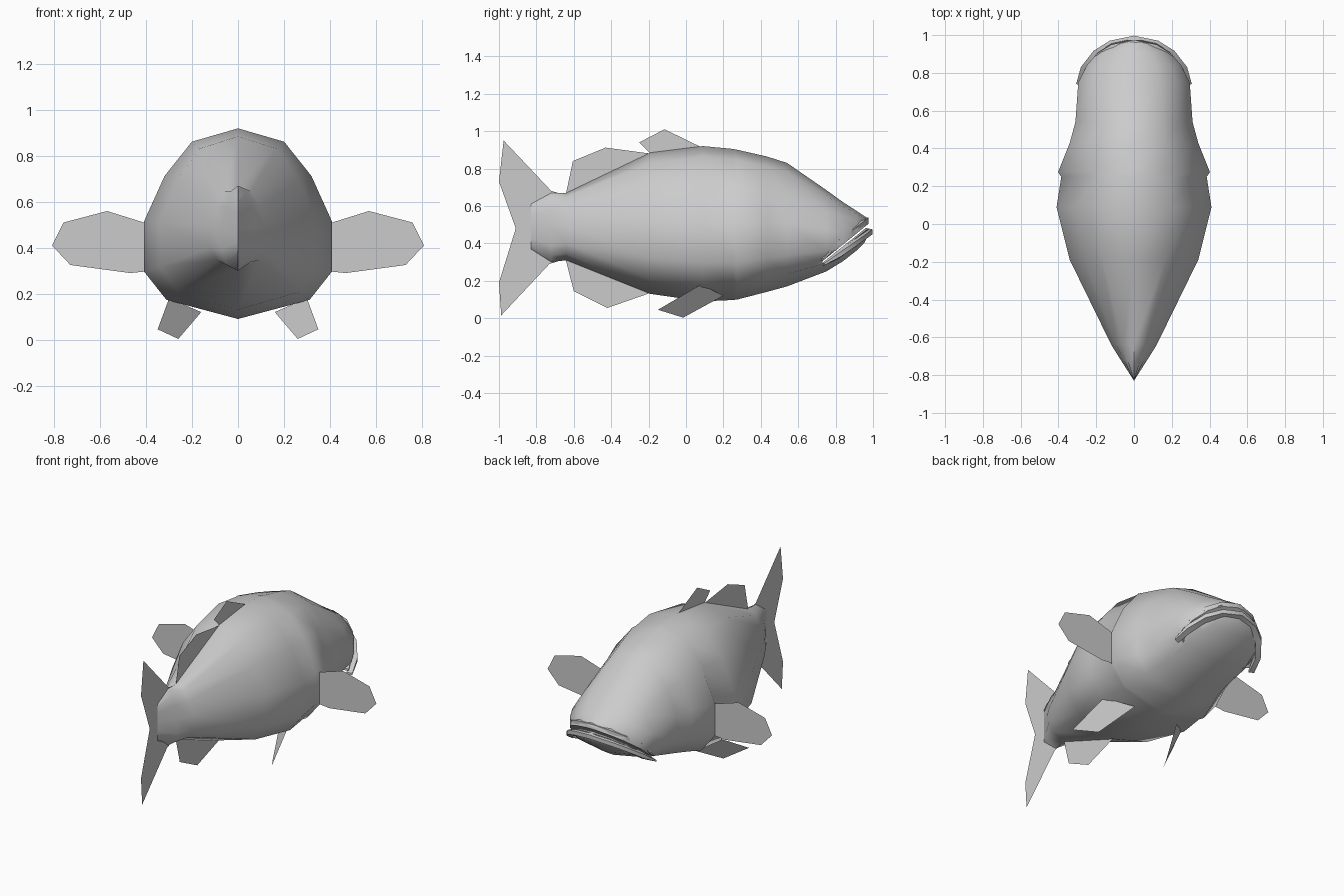
import bpy, bmesh, math
from mathutils import Vector

if "Cube" in bpy.data.objects:
    bpy.data.objects.remove(bpy.data.objects["Cube"], do_unlink=True)

grey = bpy.data.materials.new("plain grey")
grey.use_nodes = True
grey.diffuse_color = (0.6, 0.6, 0.6, 1)
grey.node_tree.nodes["Principled BSDF"].inputs["Base Color"].default_value = (0.6, 0.6, 0.6, 1)


def add_mesh(name, verts, faces, angle=None):
    mesh = bpy.data.meshes.new(name)
    mesh.from_pydata(verts, [], faces)
    mesh.materials.append(grey)
    obj = bpy.data.objects.new(name, mesh)
    bpy.context.collection.objects.link(obj)
    bm = bmesh.new()
    bm.from_mesh(mesh)
    bmesh.ops.remove_doubles(bm, verts=bm.verts, dist=0.0005)
    bmesh.ops.recalc_face_normals(bm, faces=bm.faces)
    bm.to_mesh(mesh)
    bm.free()
    if angle:
        smooth(obj, angle)
    return obj


def smooth(obj, angle):
    bpy.ops.object.select_all(action="DESELECT")
    obj.select_set(True)
    bpy.context.view_layer.objects.active = obj
    bpy.ops.object.shade_smooth_by_angle(angle=math.radians(angle))


def loft(name, rings, angle):
    n = len(rings[0])
    verts = [p for ring in rings for p in ring]
    faces = [(r * n + i, r * n + (i + 1) % n, (r + 1) * n + (i + 1) % n, (r + 1) * n + i)
             for r in range(len(rings) - 1) for i in range(n)]
    faces += [tuple(range(n)), tuple(range((len(rings) - 1) * n, len(rings) * n))]
    return add_mesh(name, verts, faces, angle)


# Body: one angular half section, scaled along the length (y, half width, top, bottom)
SECTION = [(0, 1), (0.49, 0.93), (0.78, 0.75), (1, 0.51), (1, 0.25), (0.76, 0.10), (0, 0)]
STATIONS = [(-0.72, 0.07, 0.67, 0.30), (-0.64, 0.12, 0.67, 0.31), (-0.19, 0.34, 0.885, 0.13),
            (0.09, 0.41, 0.92, 0.09), (0.25, 0.385, 0.905, 0.097), (0.275, 0.402, 0.9, 0.1),
            (0.43, 0.34, 0.865, 0.14), (0.54, 0.31, 0.83, 0.17), (0.75, 0.295, 0.685, 0.25),
            (0.84, 0.25, 0.62, 0.305), (0.91, 0.19, 0.575, 0.36), (0.955, 0.12, 0.545, 0.405),
            (0.975, 0.03, 0.53, 0.45)]


def ring(y, w, top, bottom):
    half = [(w * x, y, bottom + (top - bottom) * z) for x, z in SECTION]
    return half + [(-x, yy, z) for x, yy, z in half[-2:0:-1]]


tail_edge = [(0, -0.83, 0.37 + (z - 0.37) * 0.8) for _, _, z in ring(-0.8, 0, 0.67, 0.37)]
body = loft("body", [tail_edge] + [ring(*s) for s in STATIONS], 50)

# Mouth: a thin sloping wedge cut into the front of the head
side = [(0.73, 0.295), (1.05, 0.535), (1.05, 0.565), (0.73, 0.305)]
cutter = loft("mouth_cutter", [[(x, y, z) for y, z in side] for x in (-0.4, 0.4)], 0)
cutter.hide_render = True
cut = body.modifiers.new("mouth", "BOOLEAN")
cut.operation = "DIFFERENCE"
cut.solver = "EXACT"
cut.object = cutter
bpy.context.view_layer.objects.active = body
bpy.ops.object.modifier_apply(modifier=cut.name)
bpy.data.objects.remove(cutter, do_unlink=True)

# Lips: slim bands that follow the edge of the mouth
LIP = [(0.285, 0.735, 0.295), (0.262, 0.82, 0.36), (0.2, 0.90, 0.42), (0.12, 0.95, 0.458), (0, 0.975, 0.478)]


def lip(name, forward, lift, thick):
    path = [Vector((-x, y, z)) for x, y, z in LIP] + [Vector(p) for p in LIP[-2::-1]]
    rings = []
    for i, p in enumerate(path):
        along = (path[min(i + 1, len(path) - 1)] - path[max(i - 1, 0)]).normalized()
        out = Vector((-along.y, along.x, 0)).normalized()
        t = thick * (0.4 if i in (0, len(path) - 1) else 1)
        c = p + out * forward + Vector((0, 0, lift * (0.4 if t < thick else 1)))
        rings.append([c + out * (a * 0.018) + Vector((0, 0, b * t))
                      for a, b in ((1, 0.7), (1, -0.4), (-1, -1), (-1, 1))])
    return loft(name, rings, 40)


lip("upper_lip", -0.018, 0.045, 0.02)
lip("lower_lip", 0.004, -0.02, 0.024)


# Fins: flat single sheets
def fin(name, points):
    return add_mesh(name, points, [tuple(range(len(points)))])


def centre_fin(name, outline):
    return fin(name, [(0, y, z) for y, z in outline])


centre_fin("tail_fin", [(-0.6, 0.64), (-0.65, 0.66), (-0.72, 0.68), (-0.975, 0.95), (-1, 0.73), (-0.91, 0.48),
                        (-1, 0.19), (-0.988, 0.015), (-0.73, 0.29), (-0.6, 0.33)])
centre_fin("front_dorsal_fin", [(0.08, 0.915), (-0.115, 1.01), (-0.25, 0.94), (-0.19, 0.88)])
centre_fin("rear_dorsal_fin", [(-0.19, 0.88), (-0.43, 0.912), (-0.605, 0.84), (-0.645, 0.65)])
centre_fin("anal_fin", [(-0.19, 0.135), (-0.42, 0.055), (-0.6, 0.145), (-0.645, 0.32)])

PECTORAL = [(0.37, 0.5), (0.41, 0.51), (0.57, 0.56), (0.76, 0.51), (0.81, 0.41), (0.73, 0.325), (0.47, 0.29), (0.37, 0.3)]
PELVIC = [(0.3, 0.08, 0.18), (0.35, -0.15, 0.045), (0.26, -0.015, 0.003), (0.16, 0.2, 0.12)]
for word, s in (("left", 1), ("right", -1)):
    fin(word + "_pectoral_fin", [(s * x, 0.27, z) for x, z in PECTORAL])
    fin(word + "_pelvic_fin", [(s * x, y, z) for x, y, z in PELVIC])
